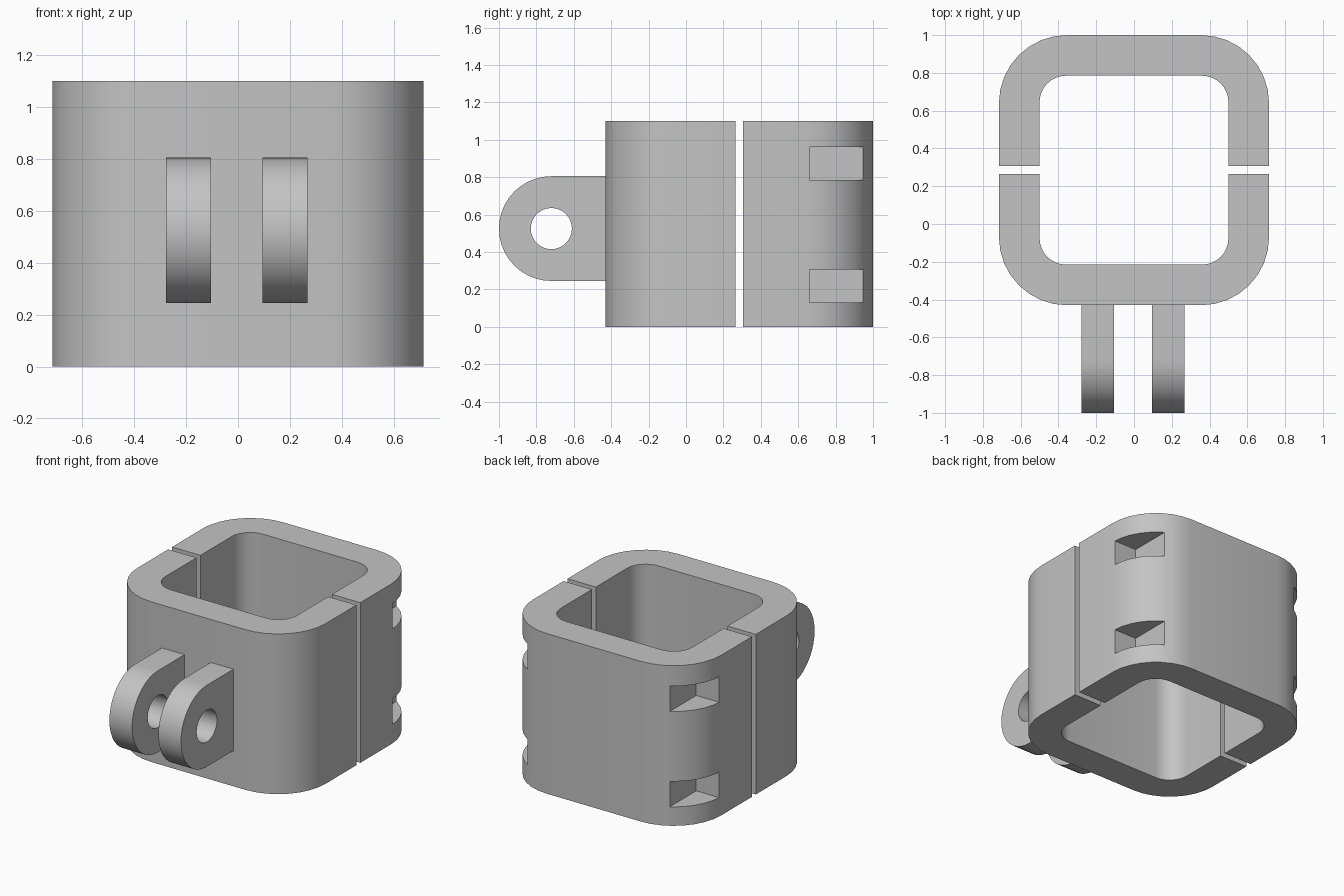
import bpy, bmesh
from math import sin, cos, pi, radians
from mathutils import Vector

cube = bpy.data.objects.get("Cube")
if cube:
    bpy.data.objects.remove(cube, do_unlink=True)

# Single plain grey
grey = bpy.data.materials.new("plain grey")
grey.use_nodes = True
colour = (0.55, 0.55, 0.55, 1)
grey.diffuse_color = colour
grey.node_tree.nodes["Principled BSDF"].inputs["Base Color"].default_value = colour

HEIGHT = 1.1
RING_Y = 0.285     # centre of the clamp ring
OUTER, OUTER_R = 0.715, 0.36
INNER, INNER_R = 0.5, 0.14
HALF_GAP = 0.021
LUG_Y, LUG_Z, LUG_R = -0.72, 0.525, 0.28


def arc(cx, cy, r, start, end, steps):
    angles = [radians(start + (end - start) * i / steps) for i in range(steps + 1)]
    return [(cx + r * cos(a), cy + r * sin(a)) for a in angles]


def prism(name, points, depth):
    """Extrude a closed 3D outline along the depth vector."""
    bm = bmesh.new()
    face = bm.faces.new([bm.verts.new(p) for p in points])
    out = bmesh.ops.extrude_face_region(bm, geom=[face])
    moved = [v for v in out["geom"] if isinstance(v, bmesh.types.BMVert)]
    bmesh.ops.translate(bm, verts=moved, vec=Vector(depth))
    bmesh.ops.recalc_face_normals(bm, faces=bm.faces)
    mesh = bpy.data.meshes.new(name)
    bm.to_mesh(mesh)
    bm.free()
    obj = bpy.data.objects.new(name, mesh)
    bpy.context.collection.objects.link(obj)
    mesh.materials.append(grey)
    return obj


def activate(obj):
    bpy.ops.object.select_all(action="DESELECT")
    obj.select_set(True)
    bpy.context.view_layer.objects.active = obj


def cut(obj, cutter):
    activate(obj)
    mod = obj.modifiers.new("cut", "BOOLEAN")
    mod.operation, mod.solver, mod.object = "DIFFERENCE", "EXACT", cutter
    bpy.ops.object.modifier_apply(modifier=mod.name)
    bpy.data.objects.remove(cutter, do_unlink=True)


def smooth(obj):
    activate(obj)
    bpy.ops.object.shade_smooth_by_angle(angle=radians(30))


def u_edge(size, r, steps):
    """One side of a half ring: up, round two corners, and down."""
    c = size - r
    return ([(size, HALF_GAP)] + arc(c, c, r, 0, 90, steps)
            + arc(-c, c, r, 90, 180, steps) + [(-size, HALF_GAP)])


def half_ring(name, side):
    outline = u_edge(OUTER, OUTER_R, 8) + u_edge(INNER, INNER_R, 8)[::-1]
    return prism(name, [(x, RING_Y + side * y, 0) for x, y in outline], (0, 0, HEIGHT))


# Clamp halves
front_half = half_ring("front_clamp_half", -1)
back_half = half_ring("back_clamp_half", 1)

# Square-cornered bolt seats in the two back corners
for side in (-1, 1):
    for z in (0.13, 0.785):
        seat = [(side * x, y, z) for x, y in
                ((0.54, 0.66), (0.9, 0.66), (0.9, 1.2), (0.54, 1.2))]
        cut(back_half, prism("seat_cutter", seat, (0, 0, 0.175)))

# Pair of hinge lugs with a pin hole
for name, x in (("right_hinge_lug", -0.277), ("left_hinge_lug", 0.095)):
    root = RING_Y - OUTER + 0.02
    outline = [(root, LUG_Z + LUG_R)] + arc(LUG_Y, LUG_Z, LUG_R, 90, 270, 20)
    outline.append((root, LUG_Z - LUG_R))
    lug = prism(name, [(x, y, z) for y, z in outline], (0.172, 0, 0))
    hole = arc(LUG_Y, LUG_Z, 0.11, 0, 360, 32)[:-1]
    cut(lug, prism("hole_cutter", [(x - 0.1, y, z) for y, z in hole], (0.4, 0, 0)))
    smooth(lug)

smooth(front_half)
smooth(back_half)
